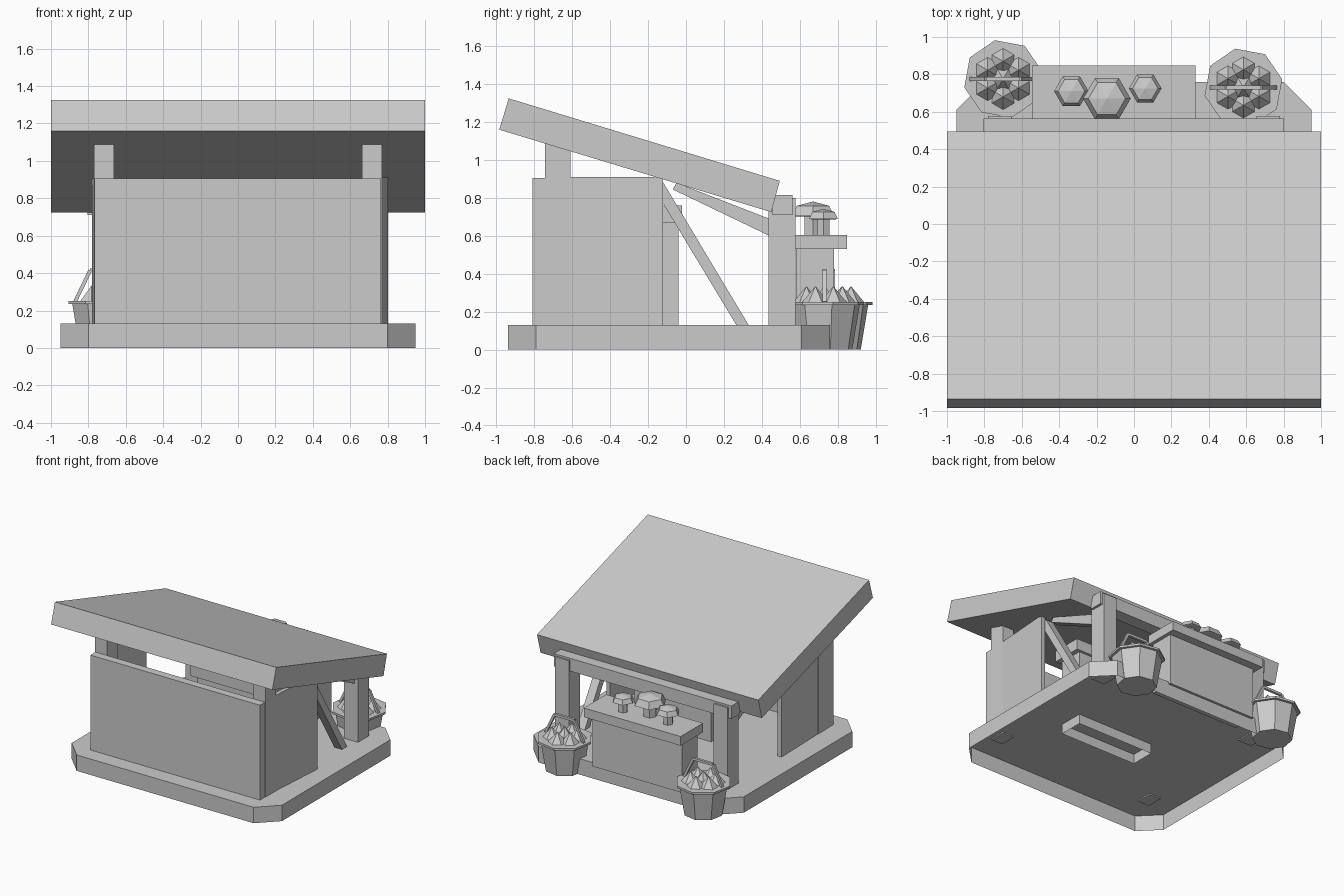
import bpy, bmesh, math
from mathutils import Vector, Matrix

cube = bpy.data.objects.get("Cube")
if cube:
    bpy.data.objects.remove(cube, do_unlink=True)

grey = bpy.data.materials.new("plain_grey")
grey.use_nodes = True
GREY = (0.6, 0.6, 0.6, 1)
grey.diffuse_color = GREY
grey.node_tree.nodes["Principled BSDF"].inputs["Base Color"].default_value = GREY


def finish(name, bm):
    bmesh.ops.recalc_face_normals(bm, faces=bm.faces[:])
    mesh = bpy.data.meshes.new(name)
    bm.to_mesh(mesh)
    bm.free()
    mesh.materials.append(grey)
    obj = bpy.data.objects.new(name, mesh)
    bpy.context.collection.objects.link(obj)
    return obj


def drop_bottom(bm):
    bm.normal_update()
    down = [f for f in bm.faces if f.normal.z < -0.9]
    bmesh.ops.delete(bm, geom=down, context='FACES_ONLY')


def prism(name, outline, depth, open_bottom=False):
    """Extrude a 3D outline along a depth vector."""
    bm = bmesh.new()
    face = bm.faces.new([bm.verts.new(p) for p in outline])
    ext = bmesh.ops.extrude_face_region(bm, geom=[face], use_keep_orig=True)
    moved = [v for v in ext["geom"] if isinstance(v, bmesh.types.BMVert)]
    bmesh.ops.translate(bm, verts=moved, vec=depth)
    bmesh.ops.recalc_face_normals(bm, faces=bm.faces[:])
    if open_bottom:
        drop_bottom(bm)
    return finish(name, bm)


def box(name, x, y, z, open_bottom=False):
    outline = [(x[0], y[0], z[0]), (x[1], y[0], z[0]),
               (x[1], y[1], z[0]), (x[0], y[1], z[0])]
    return prism(name, outline, (0, 0, z[1] - z[0]), open_bottom)


def side_profile(name, points, x0, x1):
    """Profile in the y-z plane, extruded across x."""
    return prism(name, [(x0, y, z) for y, z in points], (x1 - x0, 0, 0))


def turned(name, centre, rings, sides, turn=0.0):
    """Stack of polygon rings (radius, z); zero radius makes a tip."""
    bm = bmesh.new()
    loops = []
    for r, z in rings:
        count = sides if r > 0 else 1
        loops.append([bm.verts.new((
            centre[0] + r * math.cos(turn + i * math.tau / sides),
            centre[1] + r * math.sin(turn + i * math.tau / sides), z))
            for i in range(count)])
    for a, b in zip(loops, loops[1:]):
        for i in range(sides):
            j = (i + 1) % sides
            if len(b) == 1:
                bm.faces.new((a[i], a[j], b[0]))
            else:
                bm.faces.new((a[i], a[j], b[j], b[i]))
    for loop in (loops[0], loops[-1]):
        if len(loop) > 1:
            bm.faces.new(loop)
    return finish(name, bm)


def bar(name, start, end, width):
    """Square bar between two points."""
    a, b = Vector(start), Vector(end)
    d = b - a
    bm = bmesh.new()
    bmesh.ops.create_cube(bm, size=1)
    m = (Matrix.Translation((a + b) / 2) @ d.to_track_quat('Z', 'Y').to_matrix().to_4x4()
         @ Matrix.Diagonal((width, width, d.length, 1)))
    bmesh.ops.transform(bm, matrix=m, verts=bm.verts[:])
    return finish(name, bm)


# Chamfered platform, hollow underneath
FLOOR = 0.13
W, F, B, C = 0.95, -0.94, 0.76, 0.15
prism("platform", [(-W + C, F, 0), (W - C, F, 0), (W, F + C, 0), (W, B - C, 0),
                   (W - C, B, 0), (-W + C, B, 0), (-W, B - C, 0), (-W, F + C, 0)],
      (0, 0, FLOOR), open_bottom=True)

# Sloping roof slab
side_profile("roof", [(-0.985, 1.16), (0.45, 0.725), (0.495, 0.89), (-0.935, 1.325)], -1, 1)

# Front panel and side walls
box("front_panel", (-0.768, 0.765), (-0.81, -0.745), (FLOOR, 0.905))
prism("left_wall", [(0.735, -0.61, FLOOR), (0.768, -0.61, FLOOR),
                    (0.803, -0.12, FLOOR), (0.77, -0.12, FLOOR)], (0, 0, 0.78))
prism("right_wall", [(-0.768, -0.61, FLOOR), (-0.735, -0.61, FLOOR),
                     (-0.745, -0.12, FLOOR), (-0.78, -0.12, FLOOR)], (0, 0, 0.775))

# Posts and upper roof braces on both sides
for side, s in (("left", 1), ("right", -1)):
    px = sorted((s * 0.664, s * 0.77))
    obj = side_profile("front_post_" + side,
                       [(-0.745, 0.12), (-0.61, 0.12), (-0.61, 1.05), (-0.745, 1.09)], *px)
    bx = sorted((s * 0.655, s * 0.78))
    box("back_post_" + side, bx, (0.435, 0.578), (0.12, 0.8))
    hx = sorted((s * 0.68, s * 0.75))
    side_profile("upper_brace_" + side,
                 [(-0.07, 0.845), (0.44, 0.6), (0.44, 0.69), (-0.05, 0.88)], *hx)

# Back beam and the long slanted brace
box("back_beam", (-0.805, 0.8), (0.455, 0.563), (0.71, 0.815))
side_profile("slanted_brace",
             [(0.265, FLOOR), (0.33, FLOOR), (-0.125, 0.89), (-0.205, 0.91)], 0.685, 0.755)

# Inner counter
box("inner_counter", (-0.2, 0.5), (-0.24, -0.04), (0.05, 0.67), open_bottom=True)
box("inner_counter_top", (-0.24, 0.54), (-0.27, -0.02), (0.67, 0.76))

# Rear display counter
box("display_counter", (-0.51, 0.3), (0.58, 0.78), (0.11, 0.53))
box("display_top", (-0.545, 0.33), (0.56, 0.848), (0.53, 0.605))

# Mushrooms on the display counter
for i, (x, y, r, z) in enumerate([(-0.335, 0.71, 0.092, 0.69),
                                  (-0.145, 0.67, 0.127, 0.705),
                                  (0.06, 0.725, 0.087, 0.69)]):
    turned(f"mushroom_stem_{i}", (x, y), [(r * 0.42, 0.6), (r * 0.42, z + 0.01)], 6)
    turned(f"mushroom_cap_{i}", (x, y),
           [(r * 0.8, z - 0.004), (r, z), (r * 0.78, z + r * 0.42), (0, z + r * 0.6)], 6)

# Baskets with handles and spiky produce
for side, cx, cy in (("left", 0.585, 0.73), ("right", -0.7, 0.775)):
    turn = math.radians(12)
    turned("basket_" + side, (cx, cy), [(0.15, 0), (0.19, 0.235)], 8, turn)
    turned("basket_rim_" + side, (cx, cy), [(0.212, 0.235), (0.212, 0.252)], 8, turn)
    path = [(-0.17, 0.25), (-0.09, 0.415), (0.09, 0.415), (0.17, 0.25)]
    for k, (p, q) in enumerate(zip(path, path[1:])):
        bar(f"basket_handle_{side}_{k}", (cx + p[0], cy, p[1]), (cx + q[0], cy, q[1]), 0.02)
    for k in range(6):
        a = k * math.tau / 6 + math.pi / 6
        turned(f"produce_{side}_{k}",
               (cx + 0.095 * math.cos(a), cy + 0.095 * math.sin(a)),
               [(0.07, 0.25), (0, 0.335)], 6, a)
    turned("produce_middle_" + side, (cx, cy), [(0.07, 0.25), (0, 0.34)], 6)
